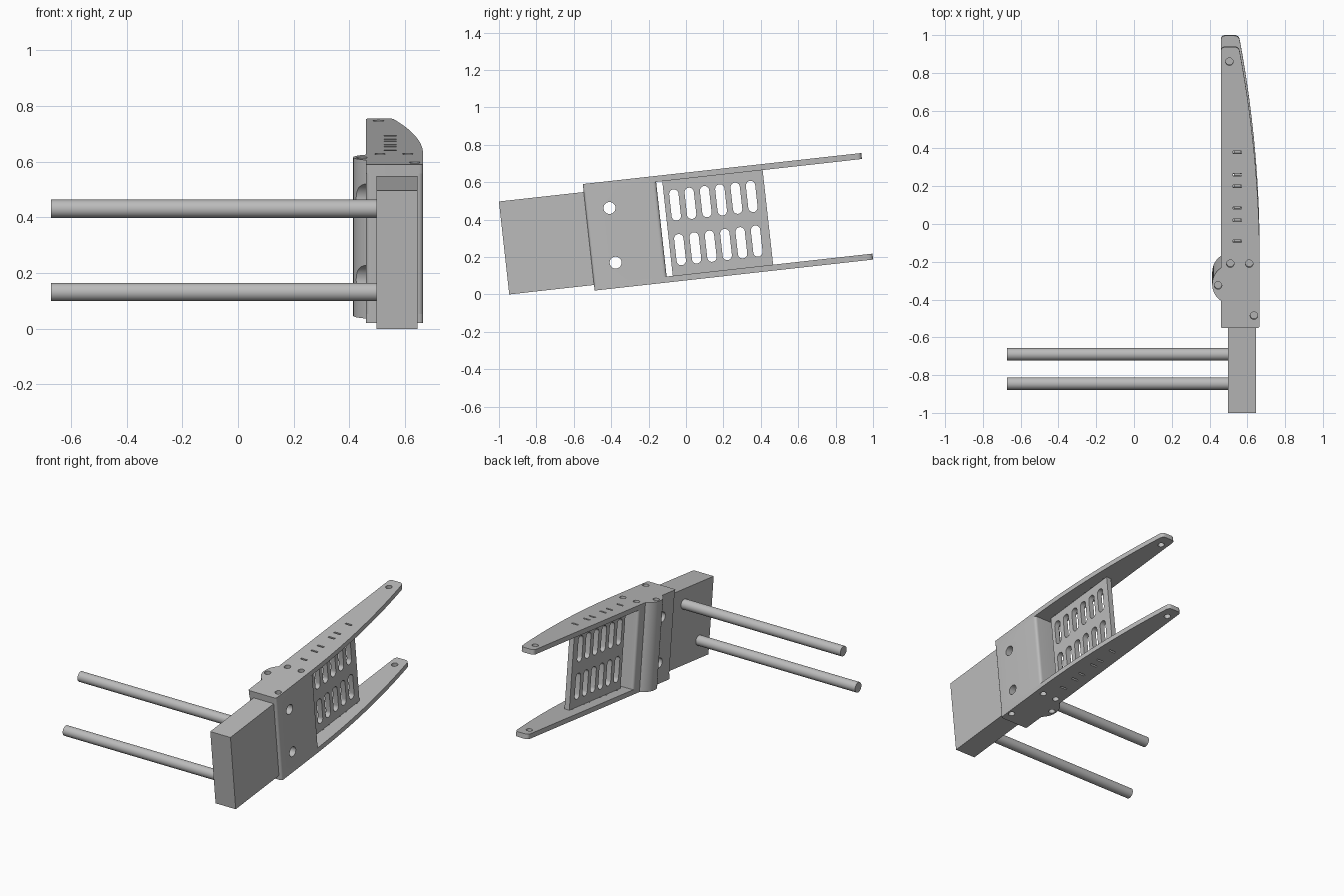
import bpy, bmesh, math
from mathutils import Matrix, Vector

if "Cube" in bpy.data.objects:
    bpy.data.objects.remove(bpy.data.objects["Cube"], do_unlink=True)

grey = bpy.data.materials.new("plain_grey")
grey.use_nodes = True
grey.diffuse_color = (0.5, 0.5, 0.5, 1)
grey.node_tree.nodes["Principled BSDF"].inputs["Base Color"].default_value = (0.5, 0.5, 0.5, 1)

LEFT, RIGHT = 0.46, 0.665      # sides of the gripper body
BOTTOM, TOP = -0.03, 0.543     # outer faces of the two plates
THICK = 0.032
FRONT, TIP = 0.456, 1.954
TILT = Matrix.Translation((0, -0.945, 0)) @ Matrix.Rotation(math.radians(6.35), 4, 'X')
parts = []


def prism(name, outline, start, end, axis='Z'):
    """Extrude an outline along z (x, y points) or along x (y, z points)."""
    bm = bmesh.new()
    place = (lambda p: (p[0], p[1], start)) if axis == 'Z' else (lambda p: (start, p[0], p[1]))
    step = Vector((0, 0, end - start)) if axis == 'Z' else Vector((end - start, 0, 0))
    face = bm.faces.new([bm.verts.new(place(p)) for p in outline])
    new = bmesh.ops.extrude_face_region(bm, geom=[face])["geom"]
    bmesh.ops.translate(bm, vec=step, verts=[v for v in new if isinstance(v, bmesh.types.BMVert)])
    bmesh.ops.recalc_face_normals(bm, faces=bm.faces)
    mesh = bpy.data.meshes.new(name)
    bm.to_mesh(mesh)
    bm.free()
    ob = bpy.data.objects.new(name, mesh)
    bpy.context.collection.objects.link(ob)
    return ob


def part(*args):
    ob = prism(*args)
    ob.data.materials.append(grey)
    parts.append(ob)
    return ob


def arc(a, b, r, start=0, sweep=2 * math.pi, n=32):
    return [(a + r * math.cos(start + sweep * i / n), b + r * math.sin(start + sweep * i / n))
            for i in range(n if sweep > 6 else n + 1)]


def slot(a, b, width, length):
    r, h = width / 2, (length - width) / 2
    return arc(a, b + h, r, 0, math.pi, 10) + arc(a, b - h, r, math.pi, math.pi, 10)


def rect(a0, a1, b0, b1):
    return [(a0, b0), (a1, b0), (a1, b1), (a0, b1)]


def rounded(points, radii):
    """Round the corners whose index is in radii."""
    out = []
    for i, p in enumerate(points):
        if i not in radii:
            out.append(p)
            continue
        p = Vector(p)
        a = p + (Vector(points[i - 1]) - p).normalized() * radii[i]
        b = p + (Vector(points[(i + 1) % len(points)]) - p).normalized() * radii[i]
        for k in range(7):
            t = k / 6
            out.append(tuple(a * (1 - t) ** 2 + p * 2 * t * (1 - t) + b * t ** 2))
    return out


def cut(ob, cutters):
    for c in cutters:
        c.hide_render = True
        mod = ob.modifiers.new("cut", 'BOOLEAN')
        mod.operation, mod.solver, mod.object = 'DIFFERENCE', 'EXACT', c
    bpy.context.view_layer.update()
    ob.data = bpy.data.meshes.new_from_object(ob.evaluated_get(bpy.context.evaluated_depsgraph_get()))
    ob.modifiers.clear()
    for c in cutters:
        bpy.data.objects.remove(c, do_unlink=True)


# Drive box and its two rods
part("drive_box", rect(0.497, 0.645, 0, FRONT + 0.01), 0, 0.5)
part("upper_rod", arc(0.301, 0.4, 0.033), -0.672, 0.505, 'X')
part("lower_rod", arc(0.114, 0.12, 0.033), -0.672, 0.505, 'X')

# Body block with rounded upright edges
body = part("body_block", rounded(rect(LEFT, RIGHT, FRONT, 0.847), {i: 0.02 for i in range(4)}),
            BOTTOM + THICK, TOP - THICK)

# Round post bulging from the side of the body
POST_X, POST_Y, POST_R = 0.52, 0.69, 0.106
post = part("round_post", arc(POST_X, POST_Y, POST_R, n=64), BOTTOM + THICK, TOP - THICK)

# Bolt holes through body and post, with wider clearances in the post
BOLTS = [(0.584, 0.106), (0.584, 0.4)]
cut(body, [prism("hole", arc(y, z, 0.032), 0.3, 0.8, 'X') for y, z in BOLTS])
cut(post, [prism("hole", arc(y, z, 0.032), 0.3, 0.8, 'X') for y, z in BOLTS]
    + [prism("clearance", arc(y, z, 0.06), 0.3, LEFT, 'X') for y, z in BOLTS])

# Long tapering jaw plates above and below
half = math.acos((POST_X - LEFT) / POST_R)
CURVE_START, STEPS = 0.8, 24
drop = (RIGHT - 0.555) / (TIP - CURVE_START) ** 2
side = [(RIGHT - drop * ((TIP - CURVE_START) * i / STEPS) ** 2,
         CURVE_START + (TIP - CURVE_START) * i / STEPS) for i in range(STEPS + 1)]
outline = [(LEFT, FRONT), (RIGHT, FRONT)] + side + [(LEFT, TIP)]
outline += arc(POST_X, POST_Y, POST_R, math.pi - half, 2 * half, 20)
outline = rounded(outline, {0: 0.012, 1: 0.015, STEPS + 2: 0.025, STEPS + 3: 0.025})
SCREWS = [(0.51, 0.8), (0.61, 0.8), (0.445, 0.684), (0.635, 0.523), (0.505, 1.876)]
TAB_ENDS = [0.92, 1.031, 1.097, 1.212, 1.273, 1.393]
for name, z in (("lower_jaw_plate", BOTTOM), ("upper_jaw_plate", TOP - THICK)):
    plate = part(name, outline, z, z + THICK)
    holes = [prism("screw_hole", arc(x, y, 0.02, n=24), z - 0.1, z + 0.1) for x, y in SCREWS]
    holes += [prism("tab_slit", rect(0.524, 0.57, y - 0.006, y + 0.006), z - 0.1, z + 0.1)
              for y in TAB_ENDS]
    cut(plate, holes)

# Slotted web between the jaw plates
web = part("slotted_web", rect(0.53, 0.565, 0.88, 1.42), BOTTOM + THICK, TOP - THICK)
cut(web, [prism("slot", slot(0.934 + 0.0825 * i, z, 0.05, 0.168), 0.3, 0.8, 'X')
          for i in range(6) for z in (0.137, 0.377)])

# Tilt everything and smooth the round faces
bpy.ops.object.select_all(action='DESELECT')
for ob in parts:
    ob.matrix_world = TILT
    ob.select_set(True)
bpy.context.view_layer.objects.active = parts[0]
bpy.ops.object.shade_smooth_by_angle(angle=math.radians(30))
